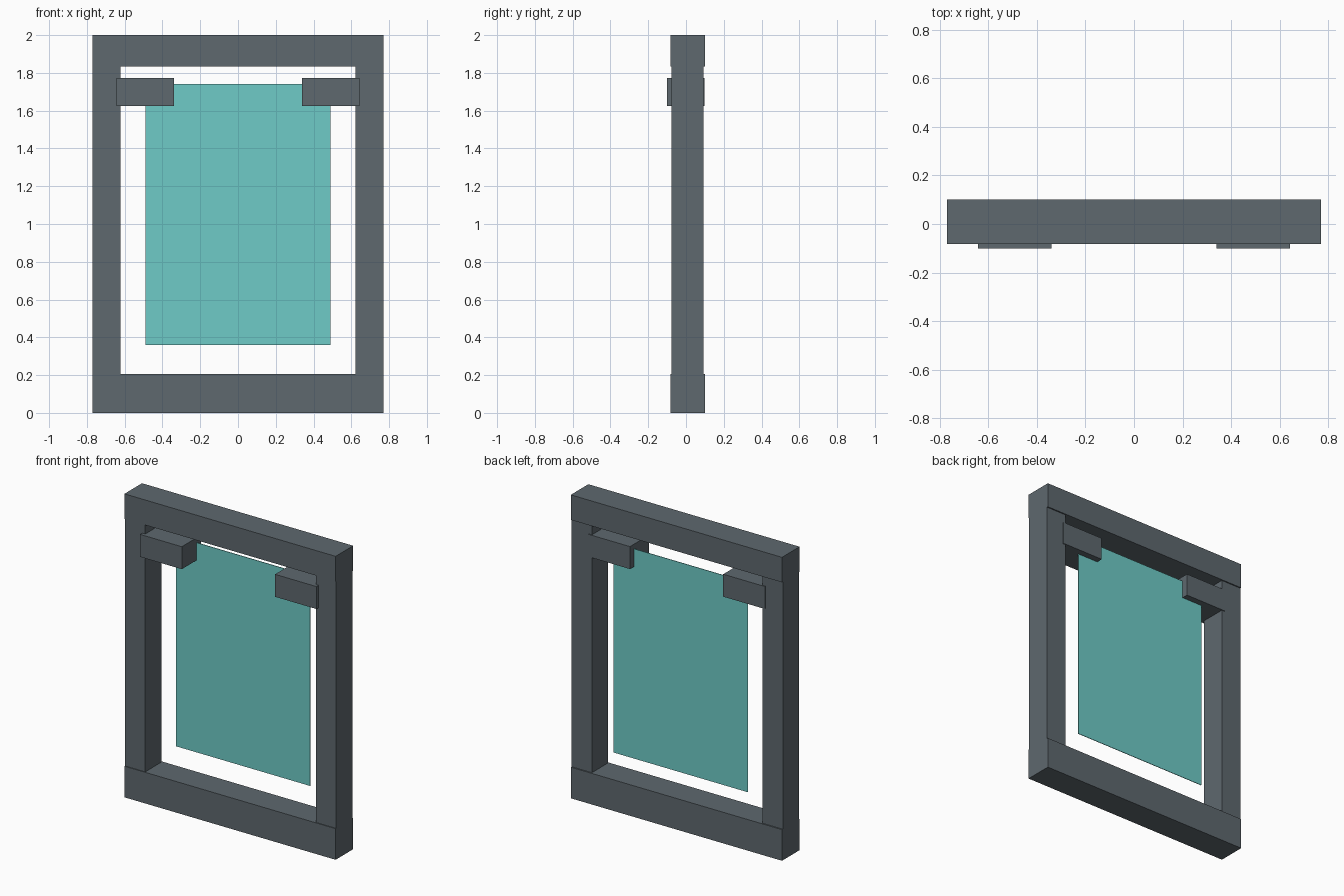
import bpy

cube = bpy.data.objects.get("Cube")
if cube:
    bpy.data.objects.remove(cube, do_unlink=True)


def make_material(name, color):
    mat = bpy.data.materials.new(name)
    mat.use_nodes = True
    mat.diffuse_color = color
    mat.node_tree.nodes["Principled BSDF"].inputs["Base Color"].default_value = color
    return mat


def box(name, x, y, z, mat):
    """Axis-aligned box from (min, max) pairs."""
    spans = (x, y, z)
    bpy.ops.mesh.primitive_cube_add(size=1, location=[(a + b) / 2 for a, b in spans])
    obj = bpy.context.object
    obj.name = obj.data.name = name
    obj.scale = [b - a for a, b in spans]
    bpy.ops.object.transform_apply(location=False, rotation=False, scale=True)
    obj.data.materials.append(mat)
    return obj


metal = make_material("slate_metal", (0.112, 0.138, 0.156, 1))
glass = make_material("teal_glass", (0.156, 0.597, 0.571, 1))

HALF_WIDTH = 0.77
RAIL_Y = (-0.083, 0.1)
BOTTOM_TOP, TOP_BOTTOM = 0.205, 1.835

# Horizontal rails
box("bottom_rail", (-HALF_WIDTH, HALF_WIDTH), RAIL_Y, (0, BOTTOM_TOP), metal)
box("top_rail", (-HALF_WIDTH, HALF_WIDTH), RAIL_Y, (TOP_BOTTOM, 2), metal)

# Posts and the clamps that reach in from them to hold the panel
for side, s in (("left", 1), ("right", -1)):
    def span(inner, outer):
        return tuple(sorted((s * inner, s * outer)))

    box(side + "_post", span(0.622, HALF_WIDTH), (-0.078, 0.092),
        (BOTTOM_TOP, TOP_BOTTOM), metal)
    box(side + "_clamp", span(0.34, 0.643), (-0.1, 0.098), (1.625, 1.773), metal)

# Thin hanging panel, set toward the back
box("glass_panel", (-0.49, 0.49), (0.052, 0.056), (0.36, 1.742), glass)
